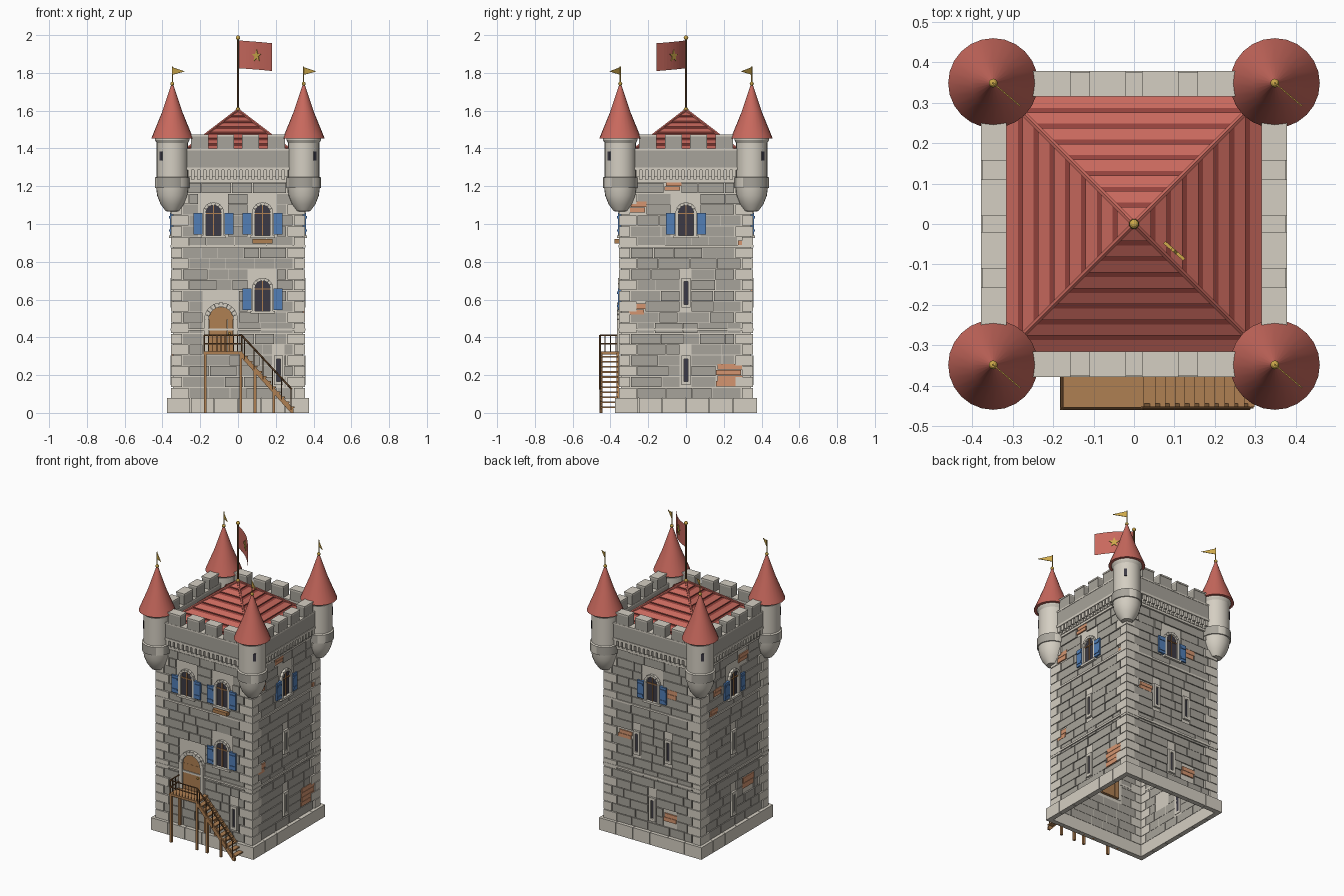
import bpy, bmesh, math, random
from mathutils import Matrix, Vector

if "Cube" in bpy.data.objects:
    bpy.data.objects.remove(bpy.data.objects["Cube"])
random.seed(4)

COLOURS = {
    "light_stone": (.66, .62, .54), "grey_stone": (.39, .37, .325), "roof_red": (.58, .14, .11),
    "dark_red": (.29, .055, .045), "wood": (.43, .215, .085), "dark_wood": (.17, .08, .03),
    "shutter_blue": (.085, .21, .47), "gold": (.62, .40, .07), "dark_glass": (.045, .042, .058),
    "brick": (.66, .30, .16)}
MATS = {}
for n, c in COLOURS.items():
    MATS[n] = bpy.data.materials.new(n)
    MATS[n].diffuse_color = (*c, 1)
SIDES = [Matrix.Rotation(k * math.pi / 2, 4, 'Z') for k in range(4)]  # front, right, back, left
FRONT = SIDES[0]


class Part:
    """Collects coloured pieces; u = along the wall, d = outward, z = up."""
    def __init__(self, name):
        self.name, self.bm, self.mats = name, bmesh.new(), []

    def slot(self, mat):
        if mat not in self.mats:
            self.mats.append(mat)
        return self.mats.index(mat)

    def prism(self, outline, d0, d1, mat, M=FRONT):
        s, bm = self.slot(mat), self.bm
        a = [bm.verts.new(M @ Vector((u, -d0, z))) for u, z in outline]
        b = [bm.verts.new(M @ Vector((u, -d1, z))) for u, z in outline]
        n = len(a)
        faces = [bm.faces.new(a), bm.faces.new(b[::-1])]
        faces += [bm.faces.new((a[i], b[i], b[(i + 1) % n], a[(i + 1) % n])) for i in range(n)]
        for f in faces:
            f.material_index = s

    def box(self, u0, u1, d0, d1, z0, z1, mat, M=FRONT):
        self.prism([(u0, z0), (u1, z0), (u1, z1), (u0, z1)], d0, d1, mat, M)

    def lathe(self, prof, n, cx=0, cy=0, phase=0):
        """prof: (radius, z, colour of the band above)"""
        rings = []
        for r, z, _ in prof:
            rings.append([self.bm.verts.new((cx + r * math.cos(phase + 2 * math.pi * i / n),
                                             cy + r * math.sin(phase + 2 * math.pi * i / n), z)) for i in range(n)])
        for (lo, hi), p in zip(zip(rings, rings[1:]), prof):
            for i in range(n):
                f = self.bm.faces.new((lo[i], lo[(i + 1) % n], hi[(i + 1) % n], hi[i]))
                f.material_index = self.slot(p[2])

    def tube(self, p, q, r, mat, n=6):
        p, q = Vector(p), Vector(q)
        M = Matrix.Translation((p + q) / 2) @ (q - p).to_track_quat('Z', 'Y').to_matrix().to_4x4()
        g = bmesh.ops.create_cone(self.bm, cap_ends=True, segments=n, radius1=r, radius2=r,
                                  depth=(q - p).length, matrix=M)
        self.paint(g, mat)

    def ball(self, p, r, mat):
        self.paint(bmesh.ops.create_uvsphere(self.bm, u_segments=10, v_segments=6, radius=r,
                                             matrix=Matrix.Translation(p)), mat)

    def paint(self, g, mat):
        s = self.slot(mat)
        for f in {f for v in g["verts"] for f in v.link_faces}:
            f.material_index = s

    def finish(self, smooth=False):
        bmesh.ops.recalc_face_normals(self.bm, faces=self.bm.faces)
        me = bpy.data.meshes.new(self.name)
        self.bm.to_mesh(me)
        for m in self.mats:
            me.materials.append(MATS[m])
        if smooth:
            me.shade_smooth()
            me.set_sharp_from_angle(angle=math.radians(30))
        bpy.context.collection.objects.link(bpy.data.objects.new(self.name, me))


def arch(u, half, z0, spring, n=10):
    return [(u - half, z0), (u + half, z0)] + [
        (u + half * math.cos(math.pi * i / n), spring + half * math.sin(math.pi * i / n)) for i in range(n + 1)]


def arch_frame(part, u, half, w, z0, spring, d, n, M):
    for s in (-1, 1):
        part.box(*sorted((u + s * half, u + s * (half + w))), .34, d, z0, spring, "light_stone", M)
    for i in range(n):
        a, b = [math.pi * (i + e) / n for e in (.03, .97)]
        part.prism([(u + r * math.cos(t), spring + r * math.sin(t)) for r, t in
                    ((half, a), (half + w, a), (half + w, b), (half, b))], .34, d, "light_stone", M)


# layout of each side: windows (u, sill z), slits (u, mid z), brick patches (u, z, w, h)
WINDOWS = [[(-.13, .94), (.13, .94), (.13, .54)], [(0, .94)], [(0, .94)], [(0, .94)]]
SLITS = [[(.215, .225)], [(0, .635), (0, .225)], [(.115, .635), (-.115, .635), (0, .225)],
         [(0, .635), (0, .225)]]
BRICKS = [[], [(-.07, 1.2, .09, .045), (-.255, 1.09, .09, .06), (-.26, .55, .09, .06), (.23, .2, .14, .12), (.29, .9, .03, .03)],
          [(-.2, .67, .1, .05), (.13, .2, .1, .055), (.14, 1.02, .08, .06)],
          [(-.17, 1.03, .08, .05), (-.21, .9, .08, .05), (.15, .32, .12, .07), (.1, 1.16, .1, .05)]]

# hollow core, open underneath
core = Part("wall_core")
core.lathe([(.343 * 2 ** .5, 0, "light_stone"), (.343 * 2 ** .5, 1.34, "light_stone"), (.001, 1.34, "light_stone")],
           4, phase=math.pi / 4)
core.finish()

# masonry: courses of stones cut around openings, quoins, brick patches
stones, quoins, patches = Part("wall_stones"), Part("corner_quoins"), Part("brick_patches")
H = .057
for k, M in enumerate(SIDES):
    holes = [(u - .077, u + .077, z - .02, z + .22) for u, z in WINDOWS[k]]
    holes += [(u - .03, u + .03, z - .1, z + .1) for u, z in SLITS[k]]
    holes += [(u - w / 2, u + w / 2, z - h / 2, z + h / 2) for u, z, w, h in BRICKS[k]]
    if k == 0:
        holes.append((-.185, .005, .32, .63))
    for c in range(20):
        z0, z1 = .08 + c * H, .08 + (c + 1) * H - .004
        a, b = (.095, .06) if c % 2 else (.06, .095)
        quoins.box(.356 - a, .356, .34, .356, z0, z1, "light_stone", M)
        quoins.box(-.356, -.356 + b, .34, .356, z0, z1, "light_stone", M)
        spans = [(-.356 + b + .004, .356 - a - .004)]
        for h0, h1, hz0, hz1 in holes:
            if hz0 < z1 - .015 and hz1 > z0 + .015:
                spans = [s for p, q in spans for s in ((p, min(q, h0)), (max(p, h1), q)) if s[1] - s[0] > .012]
        for p, q in spans:
            while q - p > .01:
                e = p + random.uniform(.08, .17)
                e = q if q - e < .05 else e
                stones.box(p, e - .004, .341, random.uniform(.349, .353), z0, z1, "grey_stone", M)
                p = e
    for u, z, w, h in BRICKS[k]:
        rows = max(1, round(h / .028))
        for r in range(rows):
            j = .008 * (r % 2)
            patches.box(u - w / 2 + j, u + w / 2 - .008 + j, .344, .352, z - h / 2 + r * h / rows,
                        z - h / 2 + (r + 1) * h / rows - .002, "brick", M)
for p in (stones, quoins, patches):
    p.finish()

# plinth, string courses, corbel table, parapet and merlons
plinth, bands, parapet = Part("plinth"), Part("string_courses_and_corbels"), Part("parapet")
for M in SIDES:
    for i in range(6):
        plinth.box(-.375 + .125 * i, -.253 + .125 * i, .343, .375, 0, .08, "light_stone", M)
    for z in (.435, .875):
        bands.box(-.358, .358, .34, .358, z, z + .013, "light_stone", M)
    bands.box(-.357, .357, .34, .357, 1.22, 1.235, "light_stone", M)
    bands.box(-.3, .3, .34, .378, 1.285, 1.30, "light_stone", M)
    for i in range(-8, 9):
        bands.prism([(i * .032 - .010, 1.25), (i * .032 + .010, 1.25), (i * .032 + .010, 1.286), (i * .032 - .010, 1.286)],
                    .34, .374, "light_stone", M)
        bands.box(i * .032 - .010, i * .032 + .010, .34, .362, 1.235, 1.25, "light_stone", M)
    parapet.box(-.3, .3, .315, .374, 1.30, 1.39, "grey_stone", M)
    parapet.box(-.3, .3, .315, .376, 1.39, 1.40, "light_stone", M)
    for u0, u1 in ((-.25, -.157), (-.11, -.02), (.02, .11), (.157, .25)):
        parapet.box(u0, u1, .317, .375, 1.40, 1.463, "grey_stone", M)
        parapet.box(u0, u1, .315, .378, 1.463, 1.473, "light_stone", M)
for p in (plinth, bands, parapet):
    p.finish()

# arched windows with shutters, arrow slits
windows, slits = Part("windows"), Part("arrow_slits")
for k, M in enumerate(SIDES):
    for u, z in WINDOWS[k]:
        windows.prism(arch(u, .041, z, z + .12), .34, .347, "dark_glass", M)
        arch_frame(windows, u, .04, .016, z, z + .12, .36, 7, M)
        windows.box(u - .065, u + .065, .34, .366, z - .014, z, "light_stone", M)
        windows.box(u - .003, u + .003, .345, .353, z, z + .158, "wood", M)
        windows.box(u - .04, u + .04, .345, .353, z + .112, z + .118, "wood", M)
        for s in (-1, 1):
            windows.box(*sorted((u + s * .058, u + s * .106)), .343, .361, z + .004, z + .118, "shutter_blue", M)
            for h in (.02, .09):
                windows.box(*sorted((u + s * .062, u + s * .102)), .36, .365, z + h, z + h + .012, "shutter_blue", M)
    for u, z in SLITS[k]:
        for s in (-1, 1):
            slits.box(*sorted((u + s * .01, u + s * .024)), .34, .357, z - .075, z + .075, "light_stone", M)
            slits.box(u - .024, u + .024, .34, .357, *sorted((z + s * .06, z + s * .078)), "light_stone", M)
        slits.box(u - .011, u + .011, .34, .347, z - .062, z + .062, "dark_glass", M)
windows.box(.077, .182, .35, .378, .898, .92, "wood")  # planter
windows.finish()
slits.finish()

# door
door = Part("door")
for i in range(4):
    door.box(-.154 + .0325 * i, -.123 + .0325 * i, .325, .353, .325, .495, "wood")
door.prism(arch(-.09, .065, .494, .495), .325, .352, "wood")
arch_frame(door, -.09, .065, .024, .325, .495, .364, 11, FRONT)
door.ball((-.045, -.356, .42), .007, "gold")
door.finish()

# landing, stair and railings
stair = Part("landing_and_stair")
stair.box(-.183, .025, .345, .46, .31, .325, "wood")
for x, top in ((-.173, .31), (.015, .31), (.09, .23), (.19, .12)):
    for d in (.45, .362):
        stair.box(x - .007, x + .007, d - .007, d + .007, 0, top, "wood")
for d in (.362, .45):
    stair.prism([(.02, .29), (.02, .322), (.295, .02), (.295, 0), (.28, 0)], d - .006, d + .006, "wood")
for i in range(11):
    stair.box(.022 + .0245 * i, .053 + .0245 * i, .362, .452, .292 - .0265 * i, .30 - .0265 * i, "wood")
stair.finish()
rail = Part("railings")
for i in range(10):
    x = -.178 + .022 * i
    rail.tube((x, -.455, .32), (x, -.455, .41), .005 if i in (0, 9) else .0025, "dark_wood")
for z in (.365, .41):
    rail.tube((-.18, -.455, z), (.022, -.455, z), .004, "dark_wood")
    rail.tube((-.178, -.455, z), (-.178, -.35, z), .004, "dark_wood")
for y in (-.43, -.40, -.37):
    rail.tube((-.178, y, .32), (-.178, y, .41), .0025, "dark_wood")
rail.tube((.02, -.455, .41), (.285, -.455, .125), .005, "dark_wood")
for i in range(6):
    x = .035 + .049 * i
    rail.tube((x, -.455, .30 - 1.09 * (x - .02)), (x, -.455, .41 - 1.075 * (x - .02)), .003, "dark_wood")
rail.finish()

# stepped pyramid roof with hip ridges
roof, prof = Part("main_roof"), []
for i in range(8):
    for off, lift, mat in ((0, .007, "roof_red"), (.028, .002, "dark_red"), (.039, 0, "dark_red")):
        h = .315 - .039 * i - off
        prof.append((max(h, .001) * 2 ** .5, 1.36 + (.315 - h) * .762 + lift, mat))
roof.lathe(prof, 4, phase=math.pi / 4)
for sx in (-1, 1):
    for sy in (-1, 1):
        roof.tube((sx * .315, sy * .315, 1.364), (0, 0, 1.604), .008, "roof_red")
roof.finish()

# flagpole and flag
flag = Part("flag")
flag.tube((0, 0, 1.58), (0, 0, 1.98), .005, "dark_wood", 8)
flag.ball((0, 0, 1.986), .012, "gold")
flag.ball((0, 0, 1.605), .013, "gold")
along, out = Vector((.18, -.155, 0)), Vector((.65, .76, 0))
cols = []
for i in range(11):
    t = i / 10
    p = along * t + out * .015 * math.sin(math.pi * t) - Vector((0, 0, .015 * t))
    cols.append([flag.bm.verts.new(p + Vector((0, 0, z))) for z in (1.825, 1.972)])
for a, b in zip(cols, cols[1:]):
    flag.bm.faces.new((a[0], b[0], b[1], a[1])).material_index = flag.slot("roof_red")
S = Matrix.Translation(along / 2 + out * .0145 + Vector((0, 0, 1.89))) @ Matrix.Rotation(math.atan2(-.155, .18), 4, 'Z')
flag.prism([((.034, .014)[i % 2] * math.sin(i * math.pi / 5), (.034, .014)[i % 2] * math.cos(i * math.pi / 5))
            for i in range(10)], -.004, .004, "gold", S)
flag.finish()

# corner turrets with cone roofs and pennants
L, G, R = "light_stone", "grey_stone", "roof_red"
for name, sx, sy in (("front_left", -1, -1), ("front_right", 1, -1), ("back_left", -1, 1), ("back_right", 1, 1)):
    t, cx, cy = Part(name + "_turret"), sx * .348, sy * .348
    t.lathe([(.001, 1.065, L), (.035, 1.068, L), (.062, 1.105, L), (.08, 1.15, L), (.085, 1.19, L), (.092, 1.19, G),
             (.092, 1.245, L), (.083, 1.25, L), (.083, 1.43, L), (.092, 1.445, L), (.092, 1.458, L), (.001, 1.458, L)],
            24, cx, cy)
    for f in t.bm.faces:  # some light blocks in the grey band
        if f.material_index == 1 and int(math.atan2(f.calc_center_median().y - cy, f.calc_center_median().x - cx) * 12 / math.pi + 12) % 8 < 2:
            f.material_index = 0
    t.lathe([(.001, 1.455, R), (.111, 1.452, R), (.105, 1.468, R), (.055, 1.59, R), (.004, 1.742, R)], 24, cx, cy)
    D = Matrix.Translation((cx, cy, 0)) @ Matrix.Rotation(math.atan2(sy, sx) + math.pi / 2, 4, 'Z')
    t.box(-.009, .009, .07, .085, 1.335, 1.385, "dark_glass", D)
    t.ball((cx, cy, 1.742), .011, "gold")
    t.tube((cx, cy, 1.74), (cx, cy, 1.835), .003, "gold")
    P = Matrix.Translation((cx, cy, 0)) @ Matrix.Rotation(math.atan2(-.055, .065), 4, 'Z')
    t.prism([(0, 1.79), (.088, 1.808), (0, 1.83)], -.0015, .0015, "gold", P)
    t.finish(smooth=True)

for m in bpy.data.materials:
    if m.users and not m.is_grease_pencil:
        m.use_nodes = True
        m.node_tree.nodes["Principled BSDF"].inputs["Base Color"].default_value = m.diffuse_color
